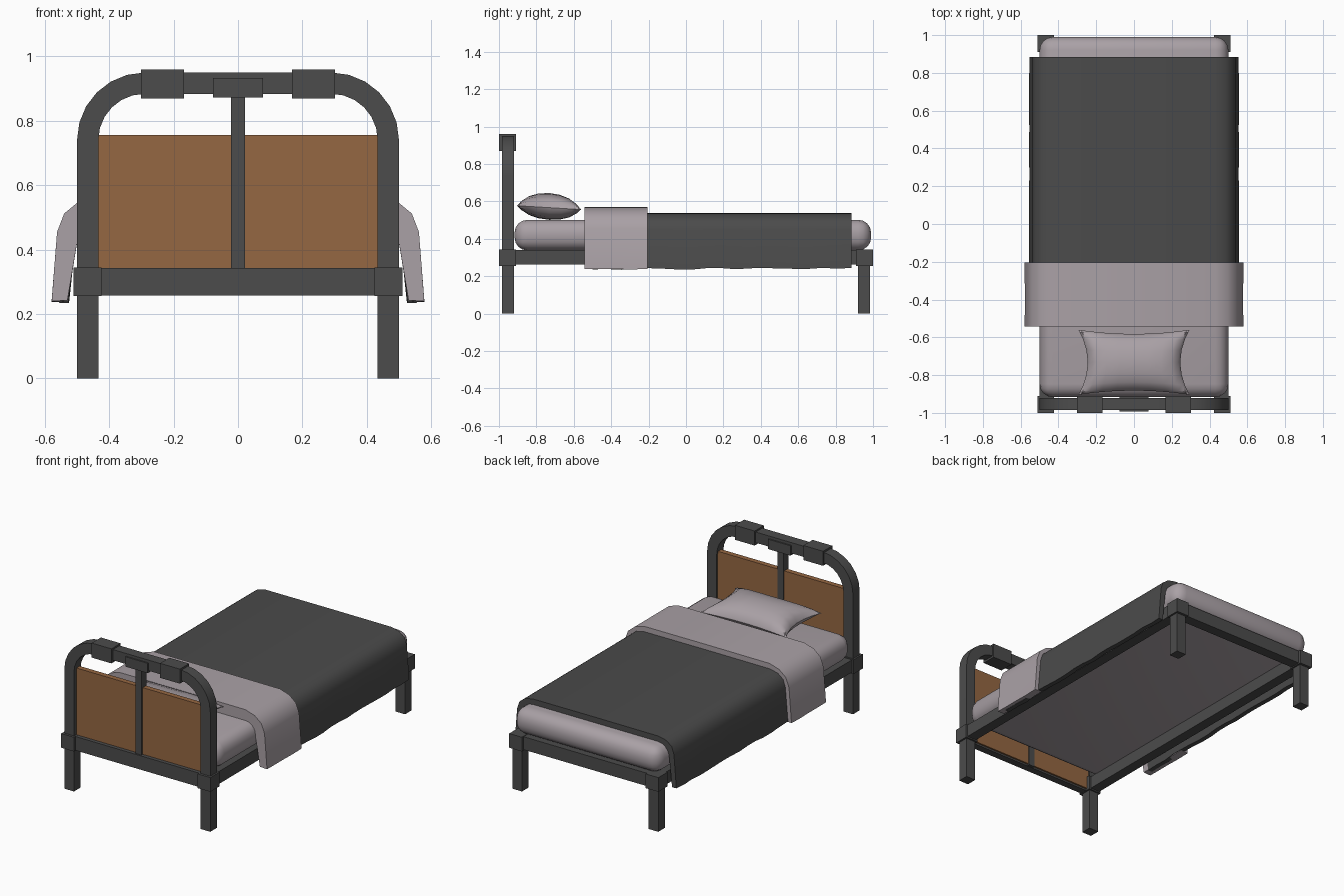
import bpy, bmesh, math, random

if "Cube" in bpy.data.objects:
    bpy.data.objects.remove(bpy.data.objects["Cube"])
random.seed(4)


def material(name, rgb):
    m = bpy.data.materials.new(name)
    m.diffuse_color = (*rgb, 1)
    m.use_nodes = True
    m.node_tree.nodes["Principled BSDF"].inputs["Base Color"].default_value = m.diffuse_color
    return m


METAL = material("dark grey metal", (0.072, 0.072, 0.072))
BLANKET = material("charcoal blanket", (0.070, 0.070, 0.070))
WOOD = material("brown wood", (0.30, 0.136, 0.054))
LINEN = material("pale linen", (0.40, 0.355, 0.38))


def finish(name, bm, mat, smooth=None):
    bmesh.ops.recalc_face_normals(bm, faces=bm.faces)
    me = bpy.data.meshes.new(name)
    bm.to_mesh(me)
    bm.free()
    me.materials.append(mat)
    ob = bpy.data.objects.new(name, me)
    bpy.context.collection.objects.link(ob)
    if smooth:
        bpy.ops.object.select_all(action='DESELECT')
        ob.select_set(True)
        bpy.context.view_layer.objects.active = ob
        bpy.ops.object.shade_smooth_by_angle(angle=math.radians(smooth))
    return ob


def box(name, x, y, z, mat, bevel=0):
    bm = bmesh.new()
    bmesh.ops.create_cube(bm, size=1)
    for v in bm.verts:
        for i, (a, b) in enumerate((x, y, z)):
            v.co[i] = a if v.co[i] < 0 else b
    if bevel:
        bmesh.ops.bevel(bm, geom=bm.edges[:], offset=bevel, segments=4,
                        profile=0.5, affect='EDGES')
    return finish(name, bm, mat, 40 if bevel else None)


def mirrored_box(name, x, y, z, mat):
    box(name + "_right", x, y, z, mat)
    box(name + "_left", (-x[1], -x[0]), y, z, mat)


# Headboard hoop: square tube swept up, round and down
def hoop_line(r, ex):
    pts = [(ex, 0.0)]
    pts += [(0.29 + r * math.cos(a), 0.74 + r * math.sin(a))
            for a in [math.pi / 2 * i / 6 for i in range(7)]]
    return pts + [(-x, z) for x, z in reversed(pts)]


bm = bmesh.new()
rings = [[bm.verts.new((x, y, z)) for (x, z), y in
          ((o, -0.985), (i, -0.985), (i, -0.92), (o, -0.92))]
         for o, i in zip(hoop_line(0.21, 0.5), hoop_line(0.144, 0.434))]
for r, s in zip(rings, rings[1:]):
    for k in range(4):
        bm.faces.new((r[k], r[(k + 1) % 4], s[(k + 1) % 4], s[k]))
bm.faces.new(rings[0])
bm.faces.new(rings[-1])
finish("headboard_hoop", bm, METAL, 30)

# Headboard fittings, centre post and panels
mirrored_box("hoop_clamp", (0.167, 0.302), (-1.0, -0.91), (0.87, 0.96), METAL)
box("centre_clamp", (-0.077, 0.077), (-0.993, -0.912), (0.872, 0.933), METAL)
box("centre_post", (-0.021, 0.021), (-0.975, -0.925), (0.26, 0.90), METAL)
mirrored_box("wood_panel", (0.02, 0.436), (-0.962, -0.93), (0.268, 0.756), WOOD)

# Frame rails, corner blocks and foot legs
box("head_rail", (-0.43, 0.43), (-0.985, -0.94), (0.257, 0.343), METAL)
box("foot_rail", (-0.43, 0.43), (0.92, 0.985), (0.262, 0.342), METAL)
mirrored_box("side_rail", (0.436, 0.5), (-0.92, 0.93), (0.264, 0.341), METAL)
mirrored_box("head_corner_block", (0.424, 0.511), (-1.0, -0.91), (0.256, 0.344), METAL)
mirrored_box("foot_corner_block", (0.424, 0.511), (0.91, 1.0), (0.256, 0.344), METAL)
mirrored_box("foot_leg", (0.434, 0.5), (0.92, 0.985), (0, 0.27), METAL)

# Mattress
box("mattress", (-0.5, 0.5), (-0.917, 0.99), (0.338, 0.502), LINEN, 0.07)


# Draped cloth: half profile mirrored, with a slightly uneven hem
def drape(name, outer, inner, y0, y1, rows, wave, mat):
    loop = outer + inner[::-1]
    loop += [(-x, z) for x, z in inner if x > 0]
    loop += [(-x, z) for x, z in outer[::-1] if x > 0]
    bm = bmesh.new()
    rings = []
    for j in range(rows + 1):
        y = y0 + (y1 - y0) * j / rows
        ring = []
        dz, dx = random.uniform(-wave, wave), random.uniform(-wave, wave) * 0.6
        for x, z in loop:
            low = max(0, (0.45 - z) / 0.21)
            ring.append(bm.verts.new((x + math.copysign(dx * low, x), y, z + dz * low)))
        rings.append(ring)
    n = len(loop)
    for r, s in zip(rings, rings[1:]):
        for k in range(n):
            bm.faces.new((r[k], r[(k + 1) % n], s[(k + 1) % n], s[k]))
    h = len(outer)
    for r in (rings[0], rings[-1]):
        # end caps as quads between the outer and inner lines
        out = [r[0]] + r[1:h]
        inn = r[h:2 * h][::-1]
        left_in = [inn[0]] + r[2 * h:3 * h - 1]
        left_out = [r[0]] + r[3 * h - 1:][::-1]
        for a, b in ((out, inn), (left_out, left_in)):
            for k in range(h - 1):
                bm.faces.new((a[k], a[k + 1], b[k + 1], b[k]))
    finish(name, bm, mat, 35)


drape("blanket",
      [(0, 0.537), (0.43, 0.536), (0.485, 0.524), (0.522, 0.495), (0.537, 0.45), (0.553, 0.24)],
      [(0, 0.50), (0.42, 0.50), (0.465, 0.49), (0.49, 0.47), (0.503, 0.44), (0.524, 0.24)],
      -0.50, 0.885, 18, 0.006, BLANKET)
drape("folded_sheet",
      [(0, 0.57), (0.43, 0.569), (0.495, 0.549), (0.54, 0.512), (0.562, 0.455), (0.578, 0.238)],
      [(0, 0.50), (0.42, 0.50), (0.465, 0.49), (0.49, 0.47), (0.50, 0.42), (0.529, 0.241)],
      -0.543, -0.205, 4, 0.002, LINEN)

# Pillow: two puffed layers with pinched sides and pointed corners
bm = bmesh.new()
NU, NV = 10, 8
for sign, puff in ((1, 0.078), (-1, 0.065)):
    grid = []
    for i in range(NU + 1):
        u = -math.cos(math.pi * i / NU)
        row = []
        for j in range(NV + 1):
            v = -math.cos(math.pi * j / NV)
            x = 0.295 * u * (1 - 0.17 * (1 - v * v))
            y = 0.172 * v * (1 - 0.13 * (1 - u * u))
            f = ((1 - u ** 4) * (1 - v ** 2)) ** 0.5 if abs(u) < 0.999 and abs(v) < 0.999 else 0
            row.append(bm.verts.new((x, y - 0.732, 0.567 - 0.06 * y + sign * puff * f)))
        grid.append(row)
    for i in range(NU):
        for j in range(NV):
            bm.faces.new((grid[i][j], grid[i + 1][j], grid[i + 1][j + 1], grid[i][j + 1]))
bmesh.ops.remove_doubles(bm, verts=bm.verts, dist=0.0005)
finish("pillow", bm, LINEN, 40)
